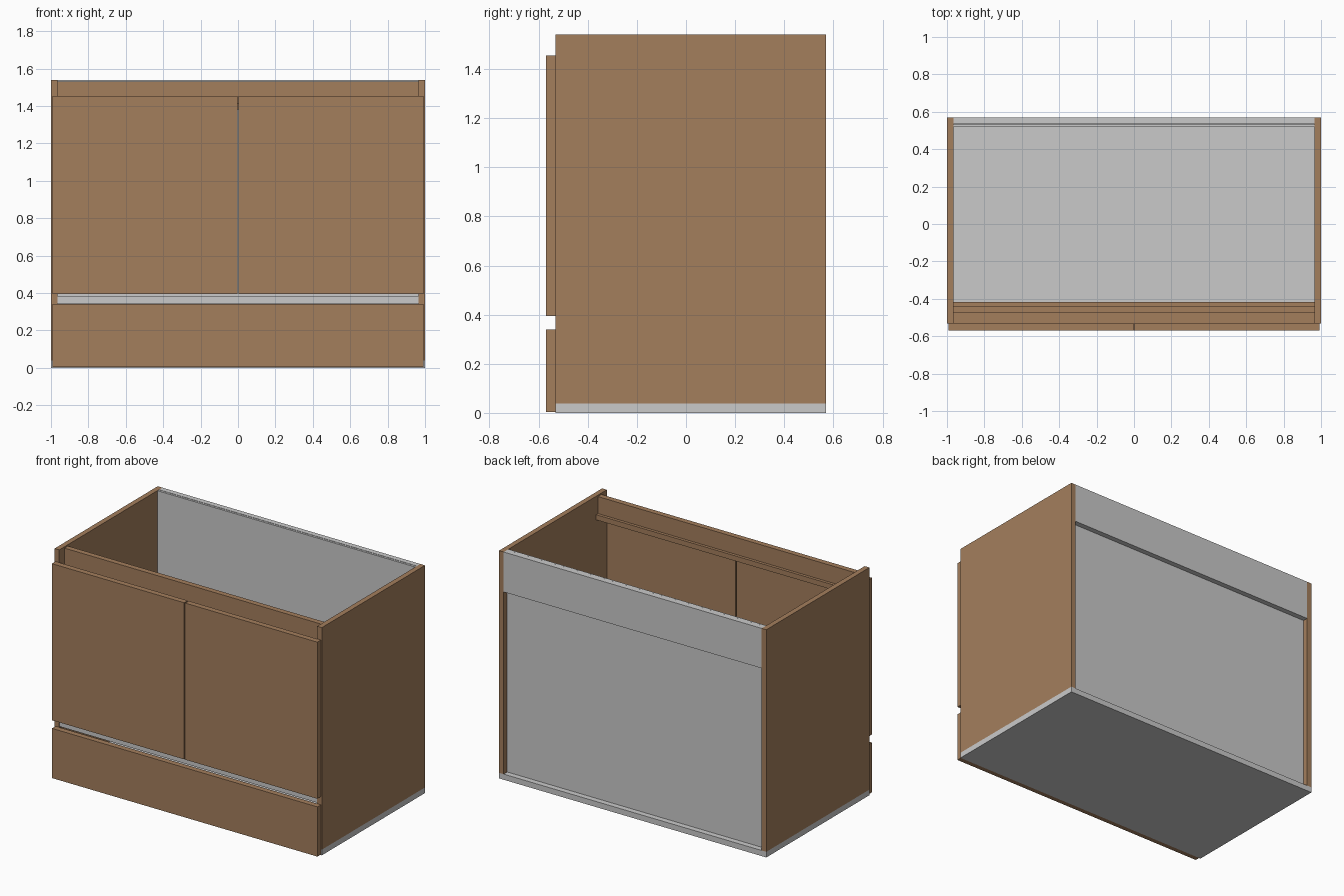
import bpy
import bmesh
from mathutils import Matrix, Vector

cube = bpy.data.objects.get("Cube")
if cube:
    bpy.data.objects.remove(cube, do_unlink=True)


def make_material(name, rgb):
    mat = bpy.data.materials.new(name)
    mat.use_nodes = True
    color = (*rgb, 1.0)
    mat.diffuse_color = color
    mat.node_tree.nodes["Principled BSDF"].inputs["Base Color"].default_value = color
    return mat


wood = make_material("brown wood", (0.37, 0.21, 0.108))
grey = make_material("light grey board", (0.59, 0.59, 0.59))


def board(name, mat, x, y, z):
    """Flat board spanning the given (low, high) range on each axis."""
    lo, hi = (Vector(p) for p in zip(x, y, z))
    bm = bmesh.new()
    matrix = Matrix.Translation((lo + hi) / 2) @ Matrix.Diagonal((*(hi - lo), 1))
    bmesh.ops.create_cube(bm, size=1, matrix=matrix)
    mesh = bpy.data.meshes.new(name)
    bm.to_mesh(mesh)
    bm.free()
    mesh.materials.append(mat)
    obj = bpy.data.objects.new(name, mesh)
    bpy.context.collection.objects.link(obj)
    return obj


FRONT, BACK = -0.532, 0.57      # carcass depth
FACE = -0.57                    # outer face of the doors
INNER = 0.965                   # inner face of the side panels
TOP = 1.54
FLOOR = 0.038
inside = (-INNER, INNER)

# Carcass
board("bottom_panel", grey, (-1, 1), (FRONT, BACK), (0, FLOOR))
board("back_panel", grey, (-0.985, 0.985), (0.518, 0.532), (FLOOR, TOP - 0.001))
board("back_rail", grey, inside, (0.534, BACK), (1.27, TOP))
board("shelf", grey, inside, (FRONT + 0.002, 0.518), (0.345, 0.383))

# Recessed finger rail behind the door tops
board("front_rail_upright", wood, inside, (-0.475, -0.438), (1.415, 1.53))
board("front_rail_ledge", wood, inside, (FRONT, -0.418), (1.38, 1.415))

# Mirrored side panels and doors
for side, s in (("left", 1), ("right", -1)):
    board(side + "_side_panel", wood, sorted((s * INNER, s)),
          (FRONT, BACK), (FLOOR, TOP))
    board(side + "_door", wood, sorted((s * 0.004, s * 0.993)),
          (FACE, FRONT), (0.395, 1.454))

# Drawer front
board("drawer_front", wood, (-0.993, 0.993), (FACE, FRONT), (0.004, 0.34))
